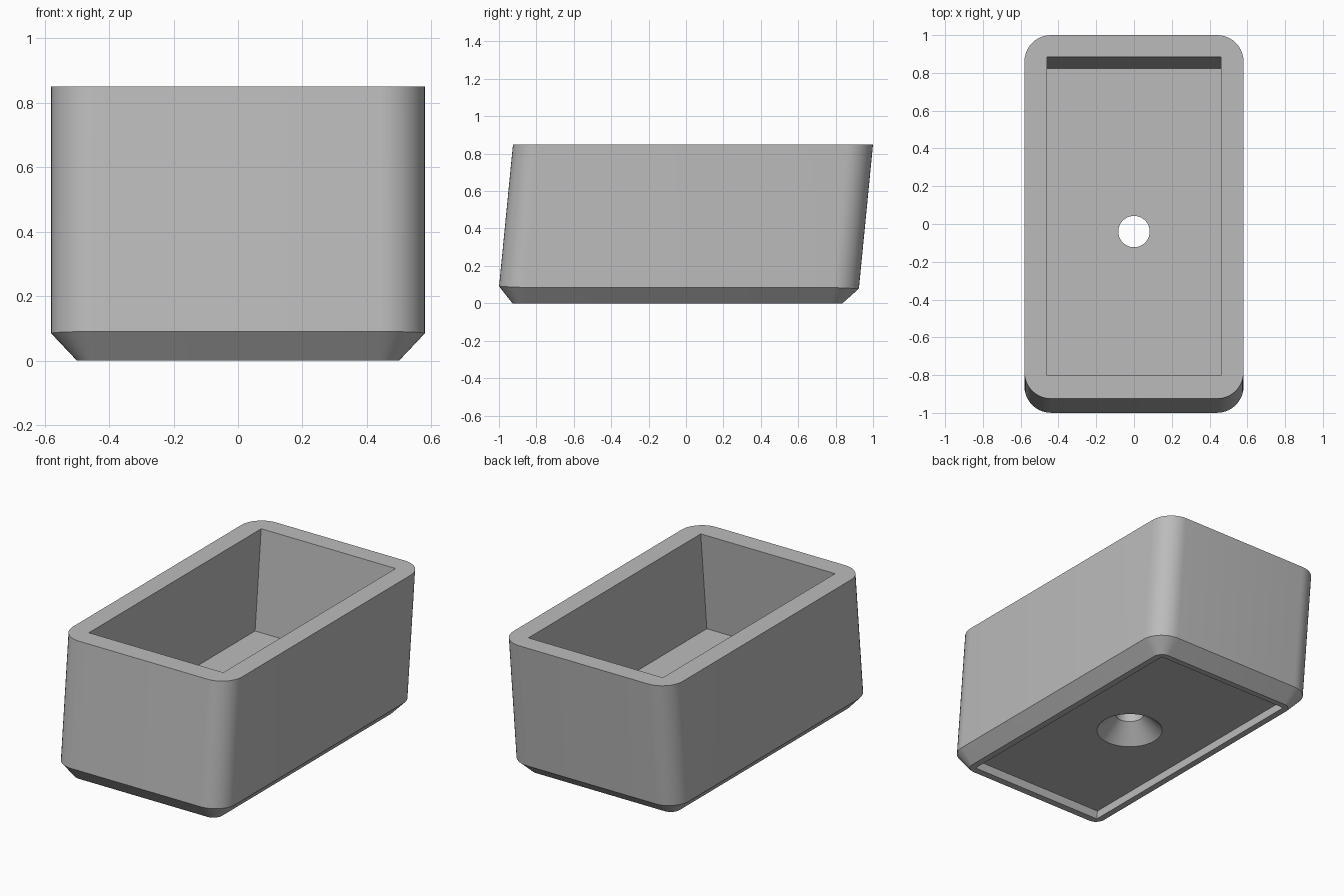
import bpy, bmesh
from math import cos, sin, pi, radians

cube = bpy.data.objects.get("Cube")
if cube:
    bpy.data.objects.remove(cube, do_unlink=True)

HEIGHT, FLOOR, RECESS = 0.85, 0.24, 0.05
SLOPE = 0.098          # backward lean of the walls
HOLE_Y = -0.04

grey = bpy.data.materials.new("plain grey")
grey.use_nodes = True
colour = (0.5, 0.5, 0.5, 1)
grey.diffuse_color = colour
grey.node_tree.nodes["Principled BSDF"].inputs["Base Color"].default_value = colour

bm = bmesh.new()


def lean(z):
    return SLOPE * (z - 0.4675)


def loop(points):
    """Closed ring of vertices and edges."""
    verts = [bm.verts.new(p) for p in points]
    for a, b in zip(verts, verts[1:] + verts[:1]):
        bm.edges.new((a, b))
    return verts


def rounded(z, radius, tilt=0, steps=10):
    """Rounded rectangle around fixed corner centres, leaning with height."""
    points = []
    for k, (sx, sy) in enumerate([(1, 1), (-1, 1), (-1, -1), (1, -1)]):
        for i in range(steps + 1):
            a = (k + i / steps) * pi / 2
            h = z - tilt * sin(a)
            points.append((sx * 0.44 + radius * cos(a),
                           sy * 0.8225 + radius * sin(a) + lean(h), h))
    return loop(points)


def rectangle(z):
    y = lean(z) + 0.004
    return loop([(sx * 0.46, y + sy * 0.8425, z)
                 for sx, sy in [(1, 1), (-1, 1), (-1, -1), (1, -1)]])


def circle(z, radius, n=48):
    return loop([(radius * cos(2 * pi * i / n), HOLE_Y + radius * sin(2 * pi * i / n), z)
                 for i in range(n)])


def wall(a, b):
    for i in range(len(a)):
        j = (i + 1) % len(a)
        bm.faces.new((a[i], a[j], b[j], b[i]))


def flat_ring(a, b):
    """Flat face between an outline and the hole inside it."""
    edges = [bm.edges.get((r[i - 1], r[i])) for r in (a, b) for i in range(len(r))]
    bmesh.ops.triangle_fill(bm, edges=edges, use_beauty=True)


# Outer shell with chamfered foot
foot, shoulder, rim = rounded(0, 0.06), rounded(0.0845, 0.14, 0.006), rounded(HEIGHT, 0.14)
wall(foot, shoulder)
wall(shoulder, rim)

# Leaning cavity and shallow recess underneath
cavity_top, cavity_floor = rectangle(HEIGHT), rectangle(FLOOR)
recess_edge, recess_top = rectangle(0), rectangle(RECESS)
wall(cavity_top, cavity_floor)
wall(recess_edge, recess_top)

# Countersunk drain hole
sink, throat, drain = circle(RECESS, 0.19), circle(RECESS + 0.107, 0.083), circle(FLOOR, 0.083)
wall(sink, throat)
wall(throat, drain)

# Flat faces
for outer, inner in [(rim, cavity_top), (cavity_floor, drain),
                     (recess_top, sink), (foot, recess_edge)]:
    flat_ring(outer, inner)

bmesh.ops.recalc_face_normals(bm, faces=bm.faces)
mesh = bpy.data.meshes.new("planter_box")
bm.to_mesh(mesh)
bm.free()
mesh.materials.append(grey)
box = bpy.data.objects.new("planter_box", mesh)
bpy.context.collection.objects.link(box)

bpy.ops.object.select_all(action="DESELECT")
box.select_set(True)
bpy.context.view_layer.objects.active = box
bpy.ops.object.shade_smooth_by_angle(angle=radians(30))
